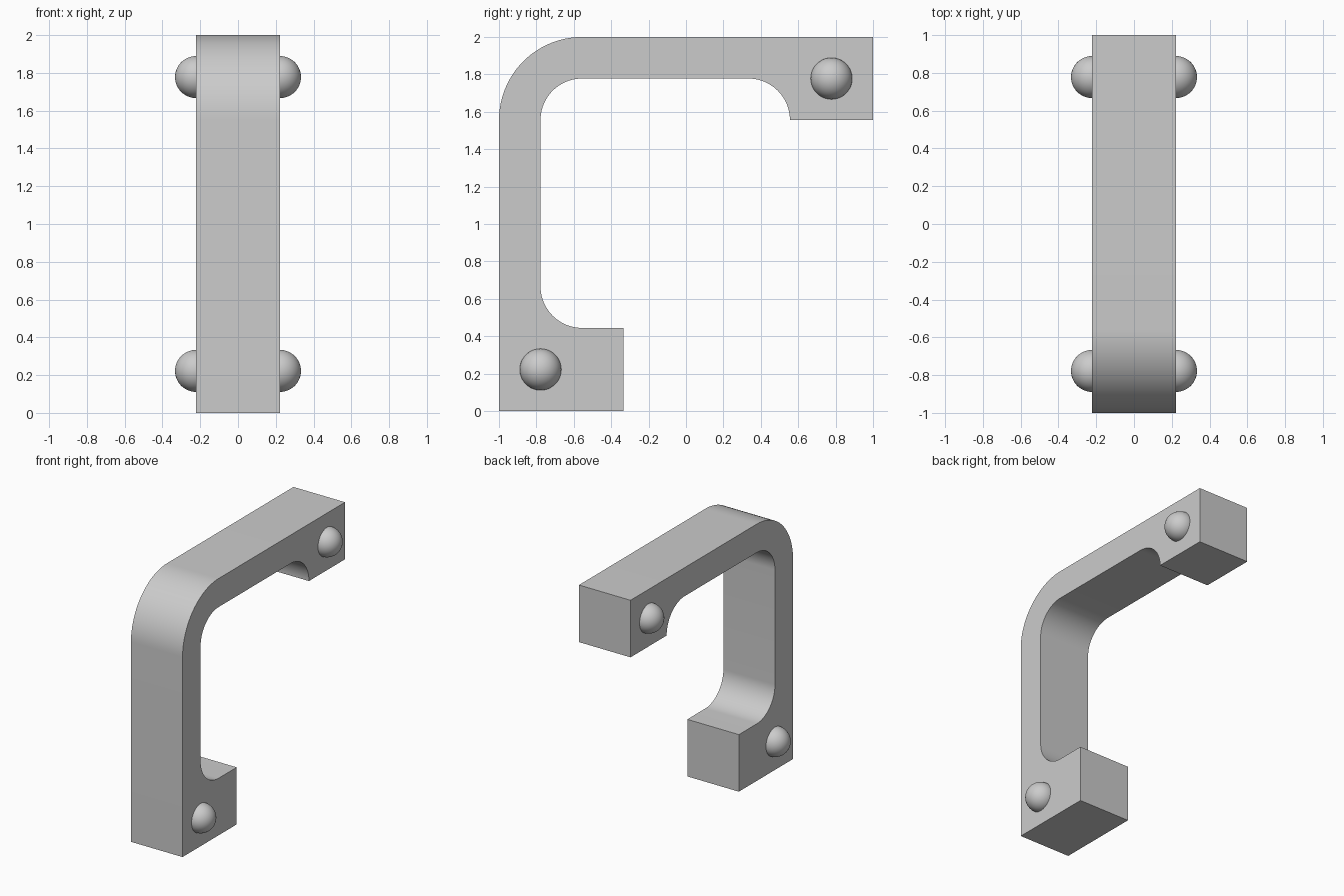
import bpy, bmesh, math

default = bpy.data.objects.get("Cube")
if default:
    bpy.data.objects.remove(default, do_unlink=True)

U = 2 / 9          # bar thickness, also the fillet radius and half the width
BALL = U / 2       # pin radius

grey = bpy.data.materials.new("light_grey")
grey.use_nodes = True
colour = (0.6, 0.6, 0.6, 1)
grey.diffuse_color = colour
grey.node_tree.nodes["Principled BSDF"].inputs["Base Color"].default_value = colour


def arc(cy, cz, radius, start, end, steps=24):
    """Points of an arc in the side plane, angles in degrees."""
    angles = [math.radians(start + (end - start) * i / steps) for i in range(steps + 1)]
    return [(cy + radius * math.cos(a), cz + radius * math.sin(a)) for a in angles]


def add_object(name, bm, angle):
    bmesh.ops.recalc_face_normals(bm, faces=bm.faces)
    mesh = bpy.data.meshes.new(name)
    bm.to_mesh(mesh)
    bm.free()
    mesh.materials.append(grey)
    obj = bpy.data.objects.new(name, mesh)
    bpy.context.collection.objects.link(obj)
    bpy.ops.object.select_all(action="DESELECT")
    obj.select_set(True)
    bpy.context.view_layer.objects.active = obj
    bpy.ops.object.shade_smooth_by_angle(angle=math.radians(angle))
    return obj


# Bracket: side profile with filleted corners, extruded across the width
bend_y, bend_z = -1 + 2 * U, 2 - 2 * U
profile = [(-1, 0), (-1 + 3 * U, 0), (-1 + 3 * U, 2 * U)]
profile += arc(bend_y, 3 * U, U, 270, 180)          # lower block fillet
profile += arc(bend_y, bend_z, U, 180, 90)          # inner bend
profile += arc(1 - 3 * U, bend_z, U, 90, 0)         # upper block fillet
profile += [(1, bend_z), (1, 2)]
profile += arc(bend_y, bend_z, 2 * U, 90, 180)      # outer bend

bm = bmesh.new()
side = bm.faces.new([bm.verts.new((-U, y, z)) for y, z in profile])
ext = bmesh.ops.extrude_face_region(bm, geom=[side], use_keep_orig=True)
moved = [v for v in ext["geom"] if isinstance(v, bmesh.types.BMVert)]
bmesh.ops.translate(bm, verts=moved, vec=(2 * U, 0, 0))
add_object("bracket", bm, 30)

# Pins: a ball half sunk in each side of both end blocks
for end, y, z in (("lower", -1 + U, U), ("upper", 1 - U, 2 - U)):
    for label, sign in (("left", 1), ("right", -1)):
        bm = bmesh.new()
        bmesh.ops.create_uvsphere(bm, u_segments=48, v_segments=24, radius=BALL)
        pin = add_object(f"{end}_{label}_pin", bm, 60)
        pin.location = (sign * U, y, z)
